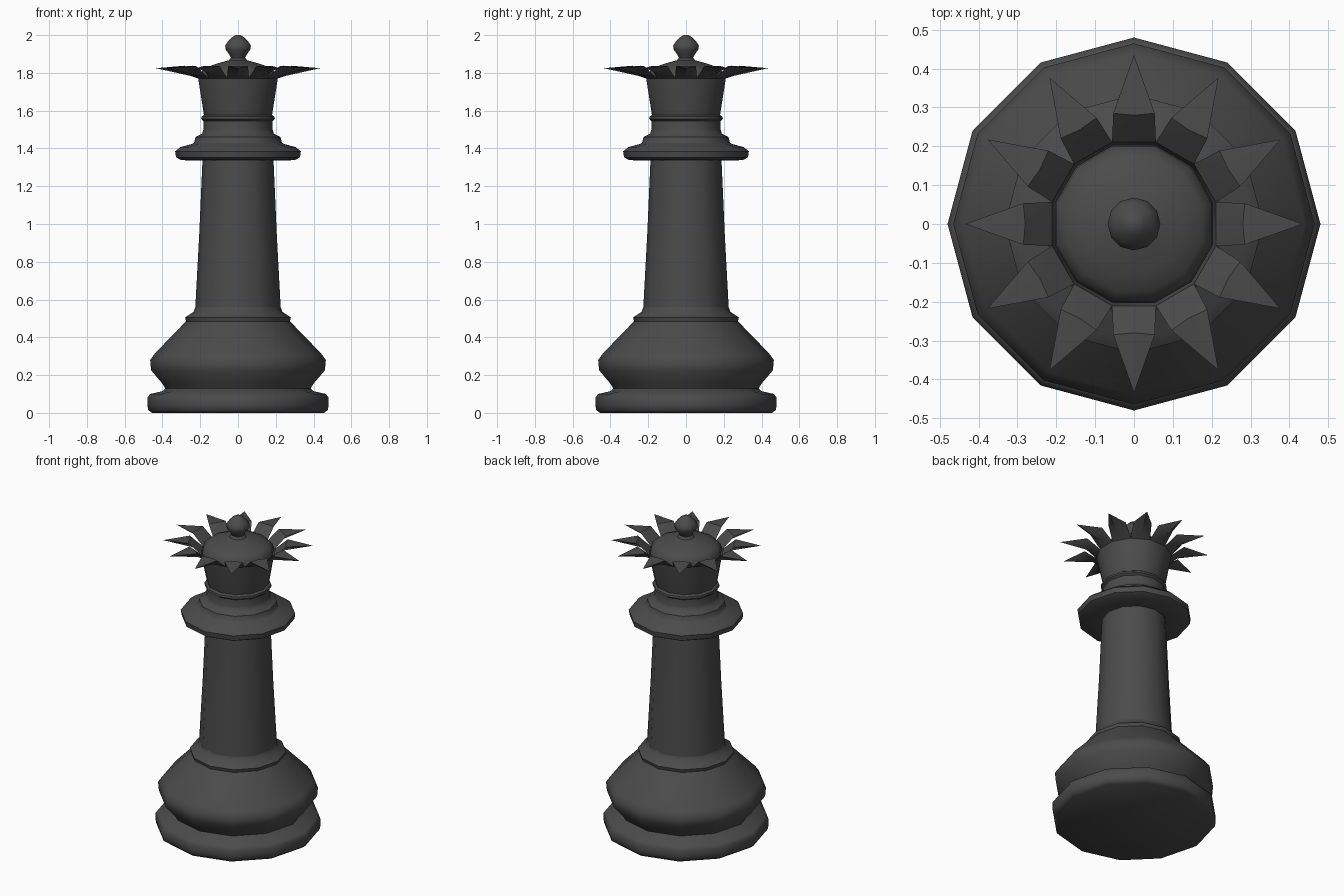
import bpy, bmesh, math

if "Cube" in bpy.data.objects:
    bpy.data.objects.remove(bpy.data.objects["Cube"])

N = 12
STEP = 2 * math.pi / N

dark = bpy.data.materials.new("dark_grey")
dark.diffuse_color = (0.07, 0.07, 0.07, 1)
dark.use_nodes = True
dark.node_tree.nodes["Principled BSDF"].inputs["Base Color"].default_value = dark.diffuse_color


def finish(name, bm, angle=40):
    me = bpy.data.meshes.new(name)
    bm.to_mesh(me)
    bm.free()
    ob = bpy.data.objects.new(name, me)
    bpy.context.collection.objects.link(ob)
    me.materials.append(dark)
    bpy.ops.object.select_all(action='DESELECT')
    ob.select_set(True)
    bpy.context.view_layer.objects.active = ob
    bpy.ops.object.shade_smooth_by_angle(angle=math.radians(angle))
    return ob


def polar(r, z, a):
    return (r * math.cos(a), r * math.sin(a), z)


def lathe(name, profile, turn=0.0, angle=45):
    """Twelve-sided turned part, capped at both ends."""
    bm = bmesh.new()
    rings = [[bm.verts.new(polar(r, z, (i + turn) * STEP)) for i in range(N)]
             for r, z in profile]
    for a, b in zip(rings, rings[1:]):
        for i in range(N):
            j = (i + 1) % N
            bm.faces.new((a[i], a[j], b[j], b[i]))
    bm.faces.new(rings[0][::-1])
    bm.faces.new(rings[-1])
    return finish(name, bm, angle)


# Foot disc and flared base
lathe("base", [(0.455, 0), (0.475, 0.015), (0.48, 0.04), (0.48, 0.08), (0.465, 0.1),
               (0.40, 0.115), (0.385, 0.13), (0.40, 0.155), (0.46, 0.225), (0.465, 0.28),
               (0.44, 0.315), (0.275, 0.485), (0.28, 0.505), (0.235, 0.535), (0.226, 0.56)])

# Tapered column
lathe("column", [(0.226, 0.56), (0.205, 0.95), (0.188, 1.34)])

# Collar, stepped ring and neck
lathe("collar", [(0.188, 1.335), (0.30, 1.338), (0.328, 1.353), (0.333, 1.385),
                 (0.305, 1.407), (0.24, 1.425), (0.232, 1.432), (0.225, 1.46),
                 (0.19, 1.478), (0.183, 1.50), (0.182, 1.545), (0.195, 1.555),
                 (0.193, 1.568), (0.18, 1.577)])

# Flared crown with twelve outward points
bm = bmesh.new()
bottom = [bm.verts.new(polar(0.18, 1.575, k * STEP)) for k in range(N)]
valley = [bm.verts.new(polar(0.218, 1.77, (k + 0.5) * STEP)) for k in range(N)]
for k in range(N):
    a = k * STEP
    b0, b1, v0, v1 = bottom[k], bottom[(k + 1) % N], valley[k - 1], valley[k]
    bm.faces.new((b0, v1, v0))
    bm.faces.new((b0, b1, v1))
    s0, s1 = [bm.verts.new(polar(0.29, 1.835, a + d)) for d in (-0.185, 0.185)]
    tip = bm.verts.new(polar(0.435, 1.825, a))
    under = bm.verts.new(polar(0.255, 1.785, a))
    ridge = bm.verts.new(polar(0.28, 1.838, a))
    loop = [v0, v1, s1, tip, s0]
    for p, q in zip(loop, loop[1:] + loop[:1]):
        bm.faces.new((p, q, under))
        bm.faces.new((q, p, ridge))
finish("crown", bm)

# Domed cap inside the crown
lathe("crown_dome", [(0.21, 1.765), (0.206, 1.80), (0.18, 1.825), (0.13, 1.845),
                     (0.07, 1.862), (0.035, 1.87)], 0.5)

# Finial ball
lathe("finial", [(0.05, 1.865), (0.037, 1.88), (0.045, 1.895), (0.066, 1.925), (0.068, 1.945),
                 (0.055, 1.965), (0.03, 1.99), (0.012, 2.0)], angle=60)
